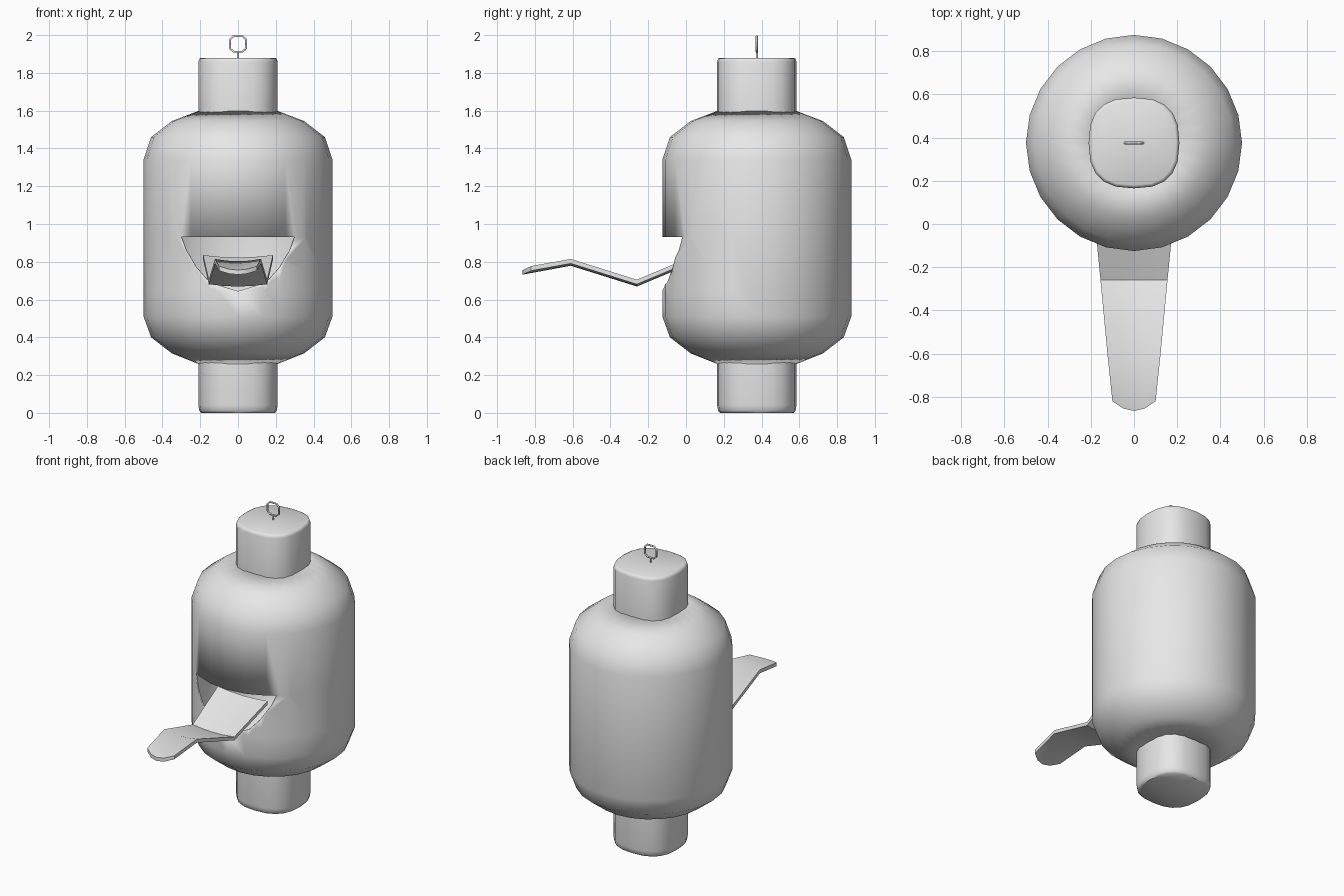
import bpy, bmesh, math
from mathutils import Vector

if "Cube" in bpy.data.objects:
    bpy.data.objects.remove(bpy.data.objects["Cube"], do_unlink=True)

AXIS_Y = 0.375

grey = bpy.data.materials.new("plain_grey")
grey.use_nodes = True
grey.diffuse_color = (0.8, 0.8, 0.8, 1)
grey.node_tree.nodes["Principled BSDF"].inputs["Base Color"].default_value = (0.8, 0.8, 0.8, 1)


def finish(bm, name, angle):
    """Turn a bmesh into a smooth-shaded object with sharp creases."""
    bmesh.ops.recalc_face_normals(bm, faces=bm.faces)
    mesh = bpy.data.meshes.new(name)
    bm.to_mesh(mesh)
    bm.free()
    mesh.materials.append(grey)
    obj = bpy.data.objects.new(name, mesh)
    bpy.context.collection.objects.link(obj)
    bpy.ops.object.select_all(action='DESELECT')
    obj.select_set(True)
    bpy.context.view_layer.objects.active = obj
    bpy.ops.object.shade_smooth_by_angle(angle=math.radians(angle))
    return obj


def lathe(profile, sides, power=2.0, caps=False):
    """Stack rings of (radius, height); power above 2 squares them off."""
    bm = bmesh.new()
    rings = []
    for radius, z in profile:
        ring = []
        for i in range(sides):
            a = 2 * math.pi * i / sides
            x, y = (math.copysign(abs(v) ** (2 / power), v) for v in (math.cos(a), math.sin(a)))
            ring.append(bm.verts.new((radius * x, AXIS_Y + radius * y, z)))
        rings.append(ring)
    for low, high in zip(rings, rings[1:]):
        for i in range(sides):
            j = (i + 1) % sides
            bm.faces.new((low[i], low[j], high[j], high[i]))
    if caps:
        bm.faces.new(rings[0][::-1])
        bm.faces.new(rings[-1])
    return bm


# Rounded lantern body
shoulder = [(0.5, 1.34), (0.46, 1.46), (0.35, 1.545), (0.2, 1.602)]
base = [(0.2, 0.255), (0.35, 0.315), (0.46, 0.4), (0.5, 0.51)]
body = lathe(base + shoulder, 24)

# Open mouth: slice the front wall along a convex outline and drop the inside
half = [(0, 0.645), (0.15, 0.69), (0.22, 0.77), (0.275, 0.86), (0.3, 0.93)]
outline = half + [(-x, z) for x, z in reversed(half[1:])]
edges = []
for (x0, z0), (x1, z1) in zip(outline, outline[1:] + outline[:1]):
    edges.append((Vector((x0, 0, z0)), Vector((z1 - z0, 0, x0 - x1)).normalized()))


def front_faces(low, high):
    return [f for f in body.faces if f.calc_center_median().y < 0.2
            and low < f.calc_center_median().z < high]


def cut(faces, point, normal):
    geom = set(faces)
    for f in faces:
        geom.update(f.edges)
        geom.update(f.verts)
    bmesh.ops.bisect_plane(body, geom=list(geom), plane_co=point, plane_no=normal, dist=1e-5)


for z in (0.645, 0.93):
    cut(front_faces(0.5, 1.34), (0, 0, z), (0, 0, 1))
for point, normal in edges:
    if abs(normal.z) < 0.999:
        cut(front_faces(0.645, 0.93), point, normal)
mouth = [f for f in front_faces(0.645, 0.93)
         if all((f.calc_center_median() - p).dot(n) < 0 for p, n in edges)]
bmesh.ops.delete(body, geom=mouth, context='FACES')
body_obj = finish(body, "lantern_body", 42)
shell = body_obj.modifiers.new("shell", 'SOLIDIFY')
shell.thickness = 0.006
shell.offset = -1

# Squared-off collars above and below
finish(lathe([(0.21, 1.56), (0.21, 1.86), (0.205, 1.875), (0.195, 1.88)], 20, 2.6, True),
       "top_collar", 50)
finish(lathe([(0.195, 0.0), (0.205, 0.012), (0.21, 0.04), (0.21, 0.3)], 20, 2.6, True),
       "bottom_collar", 50)

# Long wavy tongue, slightly troughed, with a rounded tip
bm = bmesh.new()
stations = [(0.05, 0.835, 0.185), (-0.26, 0.705, 0.155), (-0.61, 0.815, 0.122), (-0.82, 0.777, 0.1)]
columns = (-1, -0.5, 0, 0.5, 1)
rows = []
for index, (y, z, width) in enumerate(stations):
    tip = 0.045 if index == len(stations) - 1 else 0
    rows.append([bm.verts.new((width * c, y - tip * (1 - c * c), z - (0.012 + tip / 5) * (1 - c * c)))
                 for c in columns])
for a, b in zip(rows, rows[1:]):
    for i in range(len(columns) - 1):
        bm.faces.new((a[i], b[i], b[i + 1], a[i + 1]))
for f in bm.faces:
    f.normal_update()
thick = bmesh.ops.extrude_face_region(bm, geom=bm.faces[:], use_keep_orig=True)
for v in thick["geom"]:
    if isinstance(v, bmesh.types.BMVert):
        v.co.z -= 0.024
finish(bm, "tongue", 30)


# Hanging loop on a short stem
def wire(name, points, closed):
    data = bpy.data.curves.new(name, 'CURVE')
    data.dimensions = '3D'
    data.bevel_depth = 0.006
    data.bevel_resolution = 1
    data.use_fill_caps = True
    spline = data.splines.new('POLY')
    spline.points.add(len(points) - 1)
    for p, (x, z) in zip(spline.points, points):
        p.co = (x, AXIS_Y, z, 1)
    spline.use_cyclic_u = closed
    data.materials.append(grey)
    bpy.context.collection.objects.link(bpy.data.objects.new(name, data))


side = [(0.022, 1.912), (0.043, 1.93), (0.043, 1.975), (0.025, 1.994)]
wire("hanging_loop", side + [(-x, z) for x, z in reversed(side)], True)
wire("loop_stem", [(0, 1.87), (0, 1.912)], False)
